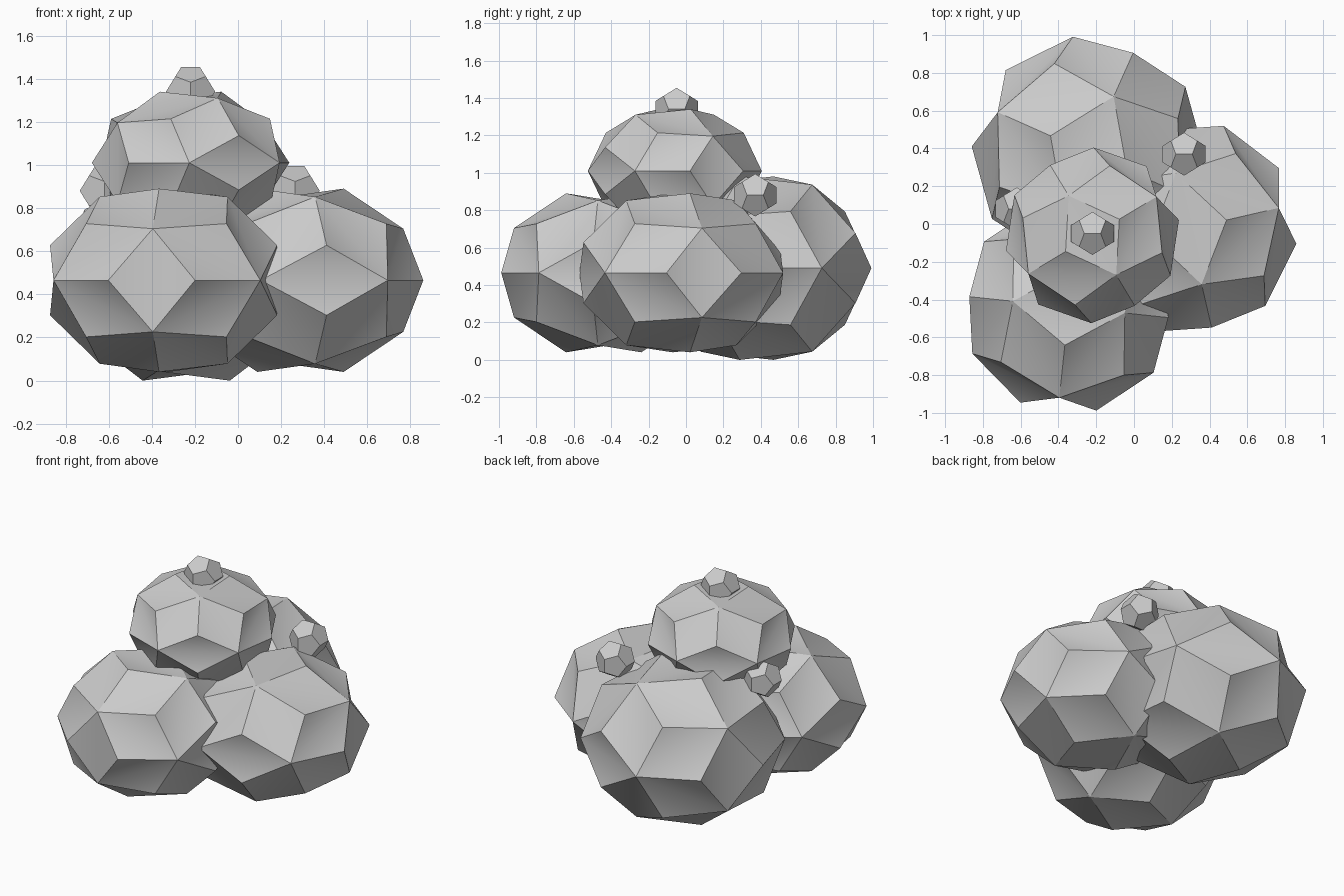
import bpy, bmesh, math
from itertools import product
from mathutils import Vector

if "Cube" in bpy.data.objects:
    bpy.data.objects.remove(bpy.data.objects["Cube"])

PHI = (1 + math.sqrt(5)) / 2


def cyclic_points(p):
    """All sign variants of the three cyclic rotations of p."""
    pts = set()
    for k in range(3):
        q = p[k:] + p[:k]
        for s in product((1, -1), repeat=3):
            pts.add(tuple(round(a * b, 6) + 0.0 for a, b in zip(q, s)))
    return sorted(pts)


def hull(points):
    bm = bmesh.new()
    for p in points:
        bm.verts.new(Vector(p).normalized())
    bmesh.ops.convex_hull(bm, input=bm.verts[:])
    return bm


def finish(bm, name, loc, scale, turn, smooth):
    bmesh.ops.recalc_face_normals(bm, faces=bm.faces[:])
    me = bpy.data.meshes.new(name)
    bm.to_mesh(me)
    bm.free()
    ob = bpy.data.objects.new(name, me)
    bpy.context.collection.objects.link(ob)
    ob.location, ob.scale = loc, scale
    ob.rotation_euler.z = math.radians(turn)
    if smooth:
        bpy.ops.object.select_all(action='DESELECT')
        ob.select_set(True)
        bpy.context.view_layer.objects.active = ob
        bpy.ops.object.shade_smooth_by_angle(angle=math.radians(38))


def boulder(name, loc, r, rz, turn):
    # icosahedron with every face centre raised to the sphere
    bm = hull(cyclic_points((0, PHI, 1)))
    bmesh.ops.poke(bm, faces=bm.faces[:])
    for v in bm.verts:
        v.co.normalize()
    finish(bm, name, loc, (r, r, rz), turn, True)


def pebble(name, loc, r=0.122):
    # plain dodecahedron with an edge on top
    bm = hull(cyclic_points((1 / PHI, 0, PHI)) + cyclic_points((1, 1, 1)))
    bmesh.ops.dissolve_limit(bm, angle_limit=0.05, verts=bm.verts[:], edges=bm.edges[:])
    finish(bm, name, loc, (r, r, r), 0, False)


# three large boulders at the base, one on top
boulder("front_boulder", (-0.345, -0.44, 0.465), 0.567, 0.455, -6)
boulder("right_boulder", (0.29, -0.025, 0.465), 0.575, 0.455, -77)
boulder("back_boulder", (-0.24, 0.377, 0.49), 0.62, 0.525, 66)
boulder("top_boulder", (-0.22, -0.06, 1.01), 0.465, 0.353, -59)

# small pebbles
pebble("top_pebble", (-0.22, -0.05, 1.34))
pebble("right_pebble", (0.265, 0.37, 0.88))
pebble("left_pebble", (-0.62, 0.08, 0.88))
